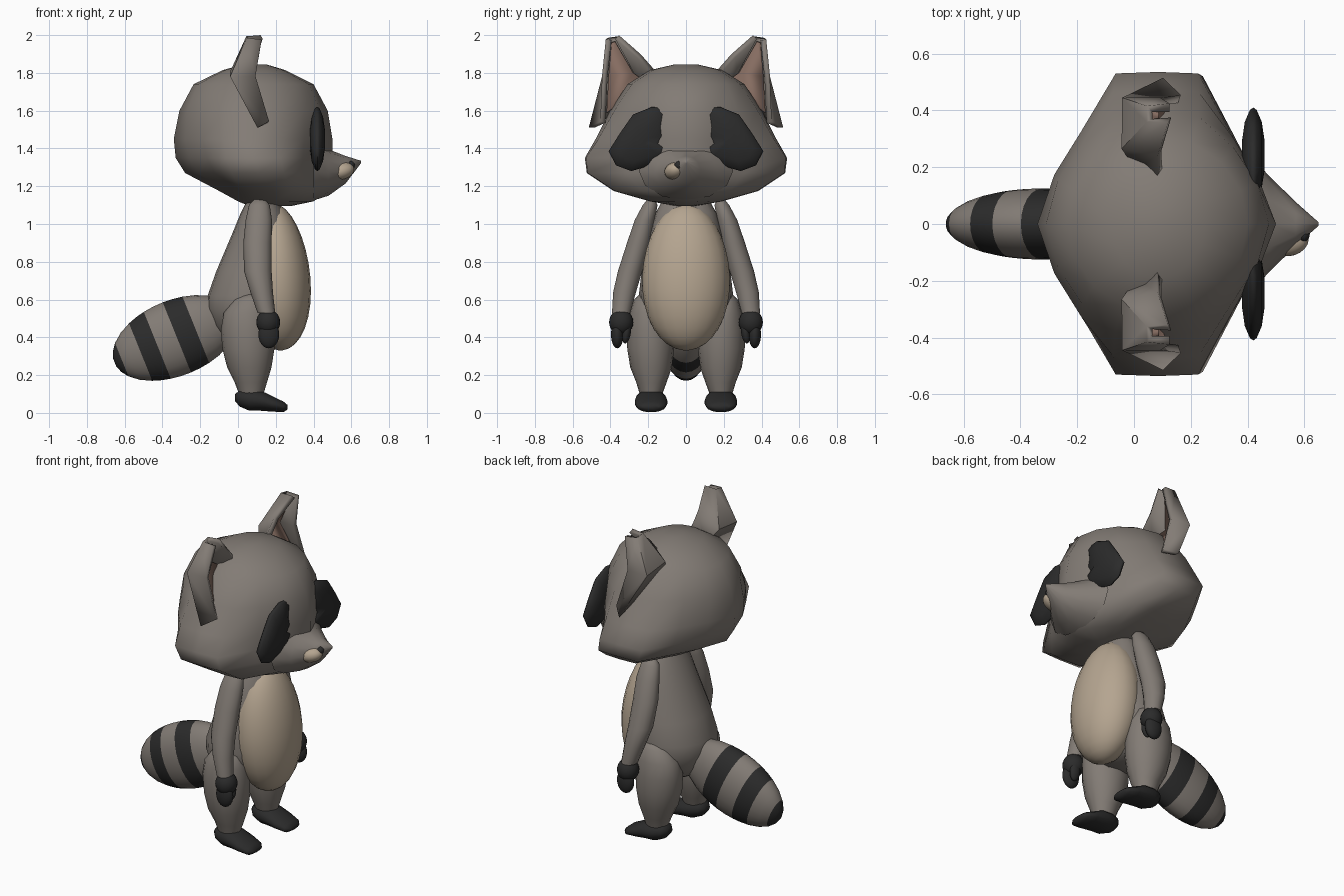
import bpy, bmesh, math
from mathutils import Vector

cube = bpy.data.objects.get("Cube")
if cube:
    bpy.data.objects.remove(cube, do_unlink=True)


def material(name, rgb):
    m = bpy.data.materials.new(name)
    m.use_nodes = True
    m.diffuse_color = (*rgb, 1)
    m.node_tree.nodes["Principled BSDF"].inputs["Base Color"].default_value = (*rgb, 1)
    return m


GREY = material("grey_fur", (0.225, 0.2, 0.178))
DARK = material("charcoal_fur", (0.024, 0.024, 0.024))
TAN = material("tan_fur", (0.46, 0.375, 0.28))
PINK = material("ear_pink", (0.235, 0.15, 0.118))


def finish(name, bm, mats, angle=60):
    bmesh.ops.recalc_face_normals(bm, faces=bm.faces)
    me = bpy.data.meshes.new(name)
    bm.to_mesh(me)
    bm.free()
    for m in mats:
        me.materials.append(m)
    ob = bpy.data.objects.new(name, me)
    bpy.context.collection.objects.link(ob)
    bpy.ops.object.select_all(action="DESELECT")
    ob.select_set(True)
    bpy.context.view_layer.objects.active = ob
    bpy.ops.object.shade_smooth_by_angle(angle=math.radians(angle))
    return ob


def loft(name, rings, mats, angle=60, band_rule=None):
    """Skin closed rings of points and cap both ends."""
    bm = bmesh.new()
    rows = [[bm.verts.new(p) for p in r] for r in rings]
    n = len(rows[0])
    for i, (a, b) in enumerate(zip(rows, rows[1:])):
        for j in range(n):
            f = bm.faces.new((a[j], a[(j + 1) % n], b[(j + 1) % n], b[j]))
            f.material_index = band_rule(i) if band_rule else 0
    bm.faces.new(rows[0]).material_index = band_rule(0) if band_rule else 0
    bm.faces.new(rows[-1])
    return finish(name, bm, mats, angle)


def oval(z, cx, cy, rx, ry, n=20):
    turns = [math.tau * k / n for k in range(n)]
    return [Vector((cx + rx * math.cos(t), cy + ry * math.sin(t), z)) for t in turns]


def ball(name, centre, radii, mat, rot=(0, 0, 0)):
    bm = bmesh.new()
    bmesh.ops.create_uvsphere(bm, u_segments=20, v_segments=12, radius=1)
    ob = finish(name, bm, [mat])
    ob.location, ob.scale, ob.rotation_euler = centre, radii, rot


# Head: rings blending from a round crown to a six-sided cheek outline
HEX = [(1, 0), (.84, .28), (.62, .6), (.34, 1), (0, 1.01), (-.36, 1), (-.6, .68), (-.83, .36), (-1, 0)]


def head_ring(z, back, front, half, k):
    mid, length = (back + front) / 2, (front - back) / 2
    pts = []
    for i, (u, v) in enumerate(HEX):
        t = math.pi * i / 8
        pts.append((mid + length * (k * u + (1 - k) * math.cos(t)),
                    half * (k * v + (1 - k) * math.sin(t))))
    pts += [(x, -y) for x, y in pts[7:0:-1]]
    return [Vector((x, y, z)) for x, y in pts]


loft("head", [head_ring(*r) for r in (
    (1.095, .06, .28, .05, .3), (1.12, -.0, .4, .19, .6), (1.175, -.1, .48, .38, .9),
    (1.27, -.28, .5, .52, 1), (1.35, -.33, .5, .53, 1), (1.45, -.34, .5, .475, .7),
    (1.6, -.31, .475, .4, .3), (1.74, -.235, .4, .31, 0), (1.815, -.08, .25, .19, 0),
    (1.845, .03, .15, .06, 0))], [GREY], 75)

# Snout: a tapering wedge reaching forward
snout = []
for x, half, low, high in ((.4, .25, 1.125, 1.44), (.48, .165, 1.15, 1.395),
                           (.57, .077, 1.215, 1.36), (.65, .006, 1.32, 1.335)):
    snout.append([Vector((x, half * math.cos(t), (low + high) / 2 + (high - low) / 2 * math.sin(t)))
                  for t in (math.tau * k / 12 for k in range(12))])
loft("snout", snout, [GREY], 75)
ball("muzzle_patch", (.55, -.062, 1.28), (.068, .05, .044), TAN, (0, -.25, .3))
ball("nose", (.597, -.036, 1.31), (.022, .026, .023), DARK)

# Torso and belly
loft("torso", [oval(z, cx, 0, rx, ry) for z, cx, rx, ry in (
    (.37, .06, .1, .1), (.4, .06, .15, .16), (.46, .06, .195, .215), (.55, .065, .23, .245),
    (.62, .075, .236, .25), (.75, .095, .21, .235), (.95, .125, .155, .19),
    (1.06, .13, .115, .16), (1.15, .13, .07, .11))], [GREY])
belly = []
for i in range(17):
    a = math.pi * (i + .2) / 16.4
    h = -math.cos(a)
    belly.append(oval(.72 + .39 * h, .205 - .02 * h, 0,
                      .178 * math.sin(a) * (1 - .08 * h), .232 * math.sin(a) * (1 - .06 * h)))
loft("belly", belly, [TAN])

# Tail: striped egg, dark bands chosen by ring
stops = (-.348, -.335, -.308, -.26, -.2, -.15, -.105, -.05, .007, .06, .115, .18, .25, .31, .345)
tail_rings = []
for t in stops:
    s = math.sqrt(1 - (t / .35) ** 2)
    tail_rings.append(oval(t, 0, 0, .2 * s, .125 * s, 24))
dark_band = lambda i: int(stops[i] < -.31 or -.2 <= stops[i] < -.105 or .007 <= stops[i] < .115)
tail = loft("tail", tail_rings, [GREY, DARK], 60, dark_band)
tail.location = (-.33, 0, .397)
tail.rotation_euler = (0, math.radians(68), 0)

# Ear rows from tip to base: inner rim, inner back, outer back, curled outer rim
EAR = (((.125, .365, 1.99), (.055, .365, 1.985), (.055, .405, 1.98), (.125, .41, 1.975)),
       ((.09, .25, 1.89), (-.03, .27, 1.8), (-.03, .435, 1.78), (.09, .43, 1.78)),
       ((.09, .16, 1.79), (.02, .2, 1.72), (.105, .5, 1.51), (.16, .44, 1.54)))
LINING = (((.085, .375, 1.965), (.085, .395, 1.96)),
          ((.0, .28, 1.8), (.0, .41, 1.78)),
          ((.06, .2, 1.74), (.11, .42, 1.59)))

# Eye patch outline: rounded wedge, notched on its inner edge
EYE = ((.1, 1.61), (.18, 1.62), (.28, 1.58), (.35, 1.48), (.41, 1.385), (.37, 1.31), (.29, 1.28),
       (.19, 1.31), (.12, 1.34), (.08, 1.39), (.13, 1.42), (.09, 1.47), (.11, 1.53))


def strip(name, rows, side, mat, thick):
    bm = bmesh.new()
    vs = [[bm.verts.new((x, y * side, z)) for x, y, z in r] for r in rows]
    for a, b in zip(vs, vs[1:]):
        for j in range(len(a) - 1):
            bm.faces.new((a[j], a[j + 1], b[j + 1], b[j]))
    ob = finish(name, bm, [mat], 30)
    mod = ob.modifiers.new("thickness", "SOLIDIFY")
    mod.thickness, mod.offset = thick, 0


for side, s in (("left", 1), ("right", -1)):
    # Ears with pink lining
    strip(side + "_ear", EAR, s, GREY, .03)
    strip(side + "_ear_lining", LINING, s, PINK, .008)

    # Eye patch: thin lens swelling at its centre
    loft(side + "_eye_patch", [
        [Vector((.42 + dx, s * (.24 + (y - .24) * k), 1.45 + (z - 1.45) * k)) for y, z in EYE]
        for dx, k in ((-.04, .3), (-.03, .7), (-.012, .95), (0, 1), (.012, .95), (.03, .7), (.04, .3))],
        [DARK])

    # Arm and hand
    loft(side + "_arm", [oval(z, cx, cy * s, rx, ry, 14) for z, cx, cy, rx, ry in (
        (1.13, .115, .185, .03, .02), (1.1, .113, .19, .055, .04), (1.02, .11, .218, .07, .055),
        (.9, .103, .25, .075, .064), (.75, .105, .296, .073, .066), (.64, .125, .325, .06, .062),
        (.53, .15, .343, .047, .05))], [GREY])
    ball(side + "_palm", (.16, .343 * s, .48), (.063, .064, .068), DARK)
    ball(side + "_fingers", (.163, .364 * s, .415), (.055, .033, .073), DARK)
    ball(side + "_thumb", (.172, .315 * s, .425), (.033, .023, .058), DARK, (.15 * s, 0, 0))

    # Leg and foot
    loft(side + "_leg", [oval(z, cx, cy * s, rx, ry, 16) for z, cx, cy, rx, ry in (
        (.1, .07, .185, .065, .06), (.16, .068, .183, .085, .08), (.24, .06, .185, .117, .11),
        (.34, .055, .187, .138, .124), (.44, .052, .19, .143, .122), (.53, .055, .2, .13, .1),
        (.6, .07, .21, .09, .065), (.63, .075, .215, .04, .03))], [GREY])
    foot = []
    for x, zc, rz, ry in ((-.015, .08, .02, .03), (.01, .077, .045, .06), (.06, .07, .06, .08),
                          (.12, .065, .055, .086), (.18, .048, .042, .086), (.24, .032, .029, .075),
                          (.263, .03, .012, .045)):
        foot.append([Vector((x, p.x, p.y)) for p in oval(0, .185 * s, zc, ry, rz, 14)])
    loft(side + "_foot", foot, [DARK])
